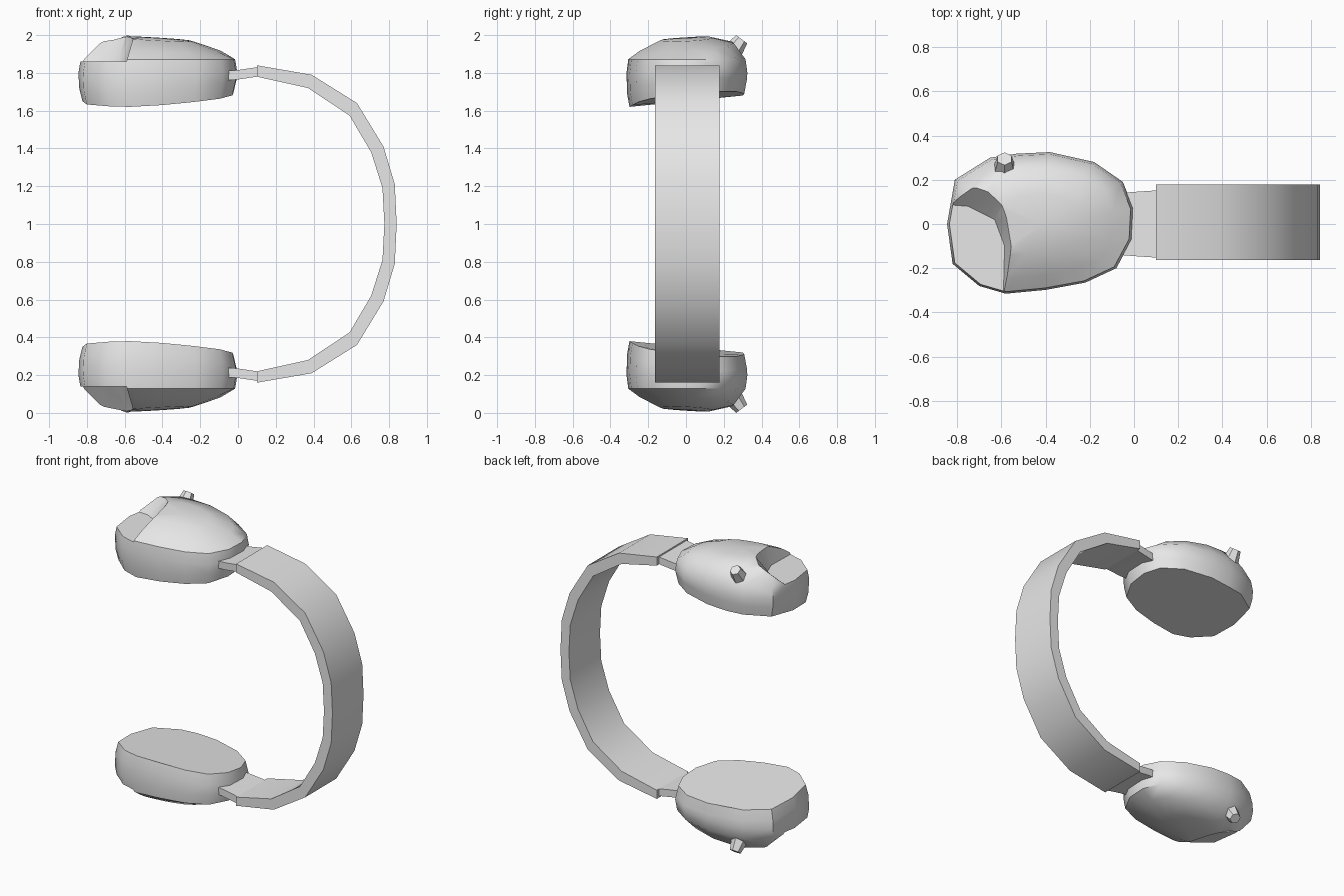
import bpy, bmesh, math
from mathutils import Vector, Matrix

cube = bpy.data.objects.get("Cube")
if cube:
    bpy.data.objects.remove(cube, do_unlink=True)

grey = bpy.data.materials.new("light_grey")
grey.use_nodes = True
grey.diffuse_color = (0.8, 0.8, 0.8, 1)
grey.node_tree.nodes["Principled BSDF"].inputs["Base Color"].default_value = (0.8, 0.8, 0.8, 1)

MID = 1.0  # height of the mirror plane


def make(name, bm):
    """Turn a bmesh into an object whose origin lies on the mirror plane."""
    bmesh.ops.recalc_face_normals(bm, faces=bm.faces)
    bmesh.ops.translate(bm, verts=bm.verts, vec=(0, 0, -MID))
    mesh = bpy.data.meshes.new(name)
    bm.to_mesh(mesh)
    bm.free()
    mesh.materials.append(grey)
    ob = bpy.data.objects.new(name, mesh)
    ob.location.z = MID
    bpy.context.collection.objects.link(ob)
    return ob


def loft(bm, rings, cap_start=True, cap_end=True):
    """Skin a list of equal closed rings."""
    rows = [[bm.verts.new(p) for p in ring] for ring in rings]
    n = len(rows[0])
    for a, b in zip(rows, rows[1:]):
        for i in range(n):
            bm.faces.new((a[i], a[(i + 1) % n], b[(i + 1) % n], b[i]))
    if cap_start:
        bm.faces.new(rows[0][::-1])
    if cap_end:
        bm.faces.new(rows[-1])
    return rows


def finish(ob, mirror=True, angle=50):
    """Mirror top to bottom, apply modifiers and shade."""
    if mirror:
        mod = ob.modifiers.new("mirror", 'MIRROR')
        mod.use_axis = (False, False, True)
        mod.use_mirror_merge = mirror == "merge"
        mod.merge_threshold = 0.001
    bpy.ops.object.select_all(action='DESELECT')
    ob.select_set(True)
    bpy.context.view_layer.objects.active = ob
    for mod in list(ob.modifiers):
        bpy.ops.object.modifier_apply(modifier=mod.name)
    bpy.ops.object.shade_smooth_by_angle(angle=math.radians(angle))


# Headband: upper half of the arc, mirrored
outer = [(0.10, 1.84), (0.39, 1.79), (0.63, 1.64), (0.77, 1.41), (0.83, 1.21), (0.84, 1.0)]
inner = [(0.10, 1.78), (0.37, 1.72), (0.59, 1.575), (0.705, 1.38), (0.765, 1.19), (0.775, 1.0)]
bm = bmesh.new()
loft(bm, [[(xo, -0.163, zo), (xo, 0.178, zo), (xi, 0.178, zi), (xi, -0.163, zi)]
          for (xo, zo), (xi, zi) in zip(outer, inner)], cap_end=False)
finish(make("headband", bm), mirror="merge")

# Slider plates joining band and cups
bm = bmesh.new()
loft(bm, [[(x, -w, z + 0.025), (x, w, z + 0.025), (x, w, z - 0.025), (x, -w, z - 0.025)]
          for x, z, w in ((-0.06, 1.785, 0.14), (0.0, 1.79, 0.145), (0.12, 1.808, 0.153))])
finish(make("band_sliders", bm))

# Ear cups: rounded outline lofted from the ear side up to the domed outer side
outline = [(-0.845, 0.0), (-0.81, 0.2), (-0.65, 0.3), (-0.53, 0.318), (-0.38, 0.325),
           (-0.18, 0.28), (-0.05, 0.19), (-0.003, 0.07), (-0.01, -0.07), (-0.08, -0.2),
           (-0.22, -0.265), (-0.4, -0.298), (-0.58, -0.315), (-0.7, -0.28), (-0.82, -0.18)]
centre = Vector((-0.42, 0.0))


def ring(scale, height):
    pts = [centre + (Vector(p) - centre) * scale for p in outline]
    return [(p.x, p.y, height(p.x, p.y)) for p in pts]


def ear_side(x, y):
    return 1.65 + 0.1 * y + 0.08 * max(0, x + 0.5)


def dome(z, tilt):
    return lambda x, y: z + tilt * y - 0.06 * (x + 0.45)


bm = bmesh.new()
rows = loft(bm, [ring(0.95, ear_side),
                 ring(0.99, lambda x, y: ear_side(x, y) + 0.07),
                 ring(1.0, lambda x, y: 1.80),
                 ring(0.97, lambda x, y: 1.872),
                 ring(0.78, dome(1.935, 0.1)),
                 ring(0.42, dome(1.98, 0.06))], cap_end=False)
top = bm.verts.new((centre.x, centre.y, 1.985))
last = rows[-1]
for i, v in enumerate(last):
    bm.faces.new((v, last[(i + 1) % len(last)], top))
cups = make("ear_cups", bm)

# Cutter for the scooped front corner of the cups
floor = [(-0.595, -0.5), (-0.585, -0.1), (-0.63, 0.02), (-0.75, 0.08), (-1.0, 0.1), (-1.0, -0.5)]
rise = [(0.07, 0), (0.06, 0.0), (0.06, 0.12), (0.06, 0.2), (0, 0.24), (0, 0)]
bm = bmesh.new()
loft(bm, [[(x, y, 1.86) for x, y in floor],
          [(x + dx, y + dy, 2.1) for (x, y), (dx, dy) in zip(floor, rise)]])
cutter = make("corner_cutter", bm)
cutter.hide_render = True
cut = cups.modifiers.new("scoop", 'BOOLEAN')
cut.operation = 'DIFFERENCE'
cut.solver = 'EXACT'
cut.object = cutter
finish(cups, angle=45)
bpy.data.objects.remove(cutter, do_unlink=True)

# Small tilted control knobs at the back of the cups
axis = Vector((0, 0.6, 0.8))
bm = bmesh.new()
bmesh.ops.create_cone(bm, cap_ends=True, segments=6, radius1=0.058, radius2=0.036, depth=0.1,
                      matrix=Matrix.Translation((-0.585, 0.265, 1.938))
                      @ axis.to_track_quat('Z', 'Y').to_matrix().to_4x4())
finish(make("control_knobs", bm))
